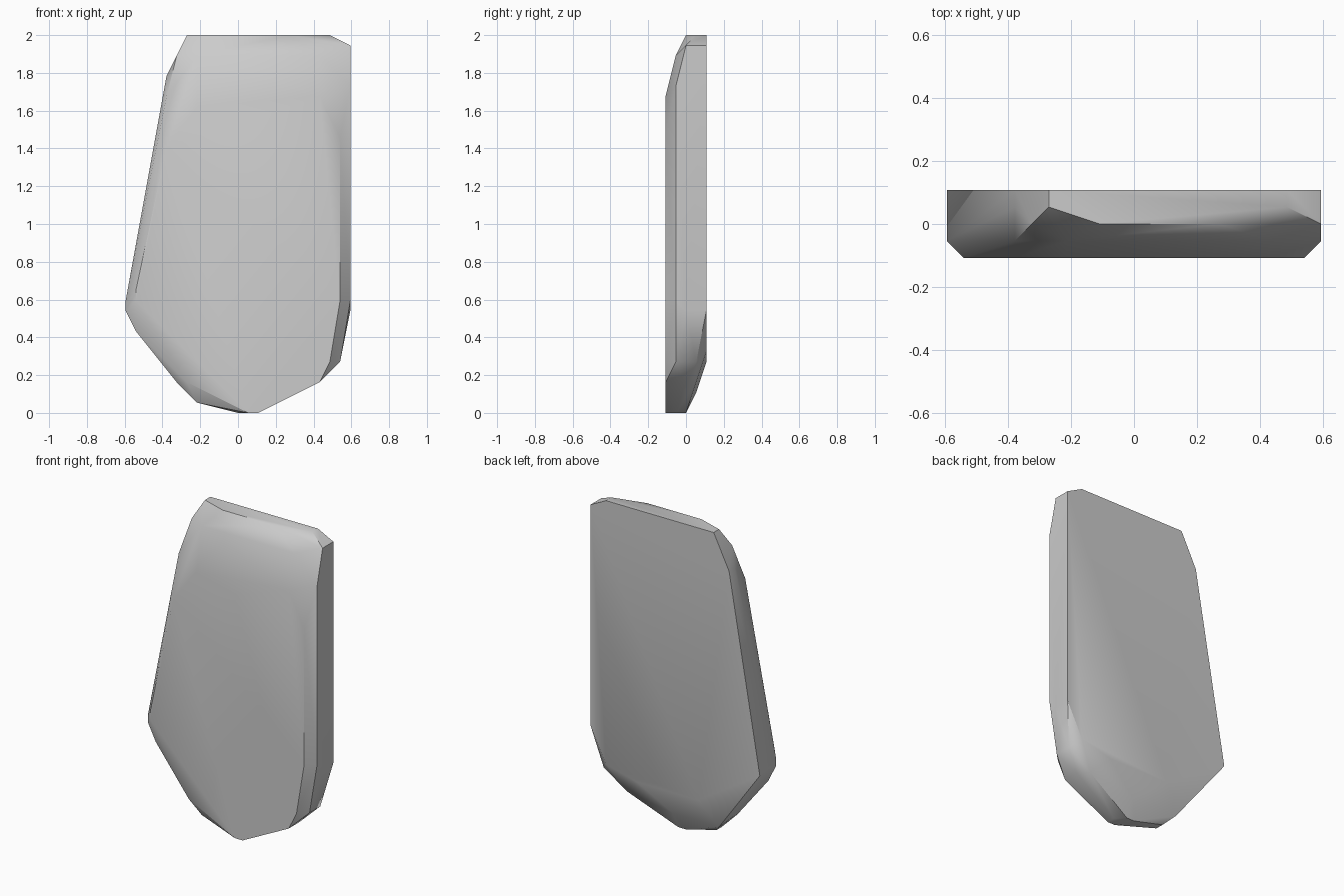
import bpy
import bmesh
import math

# Remove the default cube only
default_cube = bpy.data.objects.get("Cube")
if default_cube:
    bpy.data.objects.remove(default_cube, do_unlink=True)

STEP = 2 / 37  # spacing of the lattice on which the slab corners lie


def make_material(name, color):
    material = bpy.data.materials.new(name)
    material.use_nodes = True
    material.diffuse_color = color
    material.node_tree.nodes["Principled BSDF"].inputs["Base Color"].default_value = color
    return material


def hull_object(name, layers, material):
    """Wrap a convex skin around outlines given as (x, z) at each depth."""
    bm = bmesh.new()
    for depth, outline in layers.items():
        for x, z in outline:
            bm.verts.new((x * STEP, depth * STEP, z * STEP))
    result = bmesh.ops.convex_hull(bm, input=bm.verts)
    unused = {item for key in ("geom_interior", "geom_unused")
              for item in result[key] if isinstance(item, bmesh.types.BMVert)}
    bmesh.ops.delete(bm, geom=list(unused), context="VERTS")
    # Merge the triangles of each flat facet
    bmesh.ops.dissolve_limit(bm, angle_limit=math.radians(0.5),
                             verts=bm.verts, edges=bm.edges)
    bmesh.ops.recalc_face_normals(bm, faces=bm.faces)
    mesh = bpy.data.meshes.new(name)
    bm.to_mesh(mesh)
    bm.free()
    mesh.materials.append(material)
    obj = bpy.data.objects.new(name, mesh)
    bpy.context.collection.objects.link(obj)
    return obj


# Outlines of the slab from the front face to the back face
slab_layers = {
    -2: [(-10, 11), (-10, 12), (-7, 26), (-4, 30), (8, 31), (10, 27),
         (10, 11), (9, 5), (8, 3), (2, 0), (1, 0), (-5, 3)],
    -1: [(-11, 11), (-11, 10), (-10, 8), (-6, 3), (-4, 1), (0, 0), (2, 0),
         (8, 3), (10, 5), (11, 11), (11, 32), (8, 35), (-4, 35), (-7, 31)],
    0: [(-11, 10), (-6, 3), (-4, 1), (0, 0), (1, 0), (8, 3), (10, 5),
        (11, 10), (11, 36), (5, 37), (-2, 37), (-6, 35)],
    1: [(-11, 10), (-5, 2), (1, 2), (7, 3), (10, 5), (11, 10),
        (11, 36), (9, 37), (-5, 37), (-7, 33)],
    2: [(-11, 10), (-3, 5), (5, 5), (9, 6), (11, 10),
        (11, 36), (9, 37), (-5, 37), (-7, 33)],
}

stone_grey = make_material("stone grey", (0.6, 0.6, 0.6, 1.0))
slab = hull_object("stone_slab", slab_layers, stone_grey)

# Soft shading that keeps the hard chamfers crisp
bpy.ops.object.select_all(action="DESELECT")
slab.select_set(True)
bpy.context.view_layer.objects.active = slab
bpy.ops.object.shade_smooth_by_angle(angle=math.radians(35))
